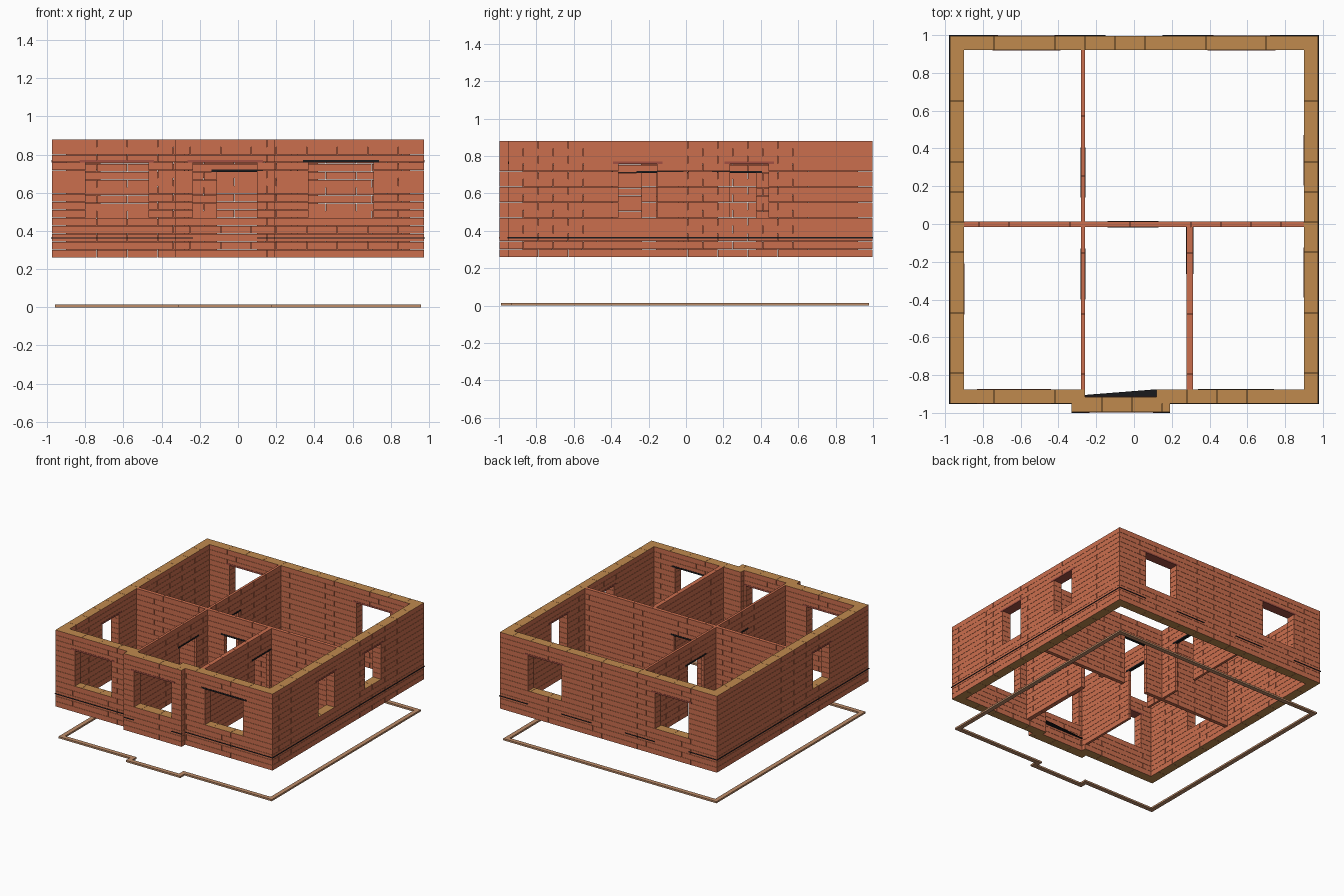
import bpy, bmesh

cube = bpy.data.objects.get("Cube")
if cube:
    bpy.data.objects.remove(cube, do_unlink=True)


def material(name, rgb):
    m = bpy.data.materials.new(name)
    m.use_nodes = True
    m.diffuse_color = (*rgb, 1)
    m.node_tree.nodes["Principled BSDF"].inputs["Base Color"].default_value = (*rgb, 1)
    return m


BRICK = material("red_brick", (0.6, 0.156, 0.076))
OCHRE = material("ochre_cut_face", (0.527, 0.254, 0.076))
TAN = material("tan_footing", (0.515, 0.263, 0.141))
BLACK = material("black_membrane", (0.01, 0.01, 0.012))
LINTEL = material("dark_red_lintel", (0.36, 0.08, 0.055))

GAP = 0.0008      # half of a joint
BLOCK = 0.16      # block length
BASE, SILL, HEAD, TOP = 0.26, 0.47, 0.76, 0.88
FLOOR, DOOR = 0.30, 0.71


def add_box(bm, x0, x1, y0, y1, z0, z1):
    v = [bm.verts.new((x, y, z)) for x in (x0, x1) for y in (y0, y1) for z in (z0, z1)]
    for f in ((0, 1, 3, 2), (4, 6, 7, 5), (0, 4, 5, 1), (2, 3, 7, 6), (0, 2, 6, 4), (1, 5, 7, 3)):
        bm.faces.new([v[i] for i in f])


def finish(name, bm, mats, rule=None):
    bmesh.ops.recalc_face_normals(bm, faces=bm.faces)
    for f in bm.faces:
        f.normal_update()
        if rule and rule(f):
            f.material_index = 1
    me = bpy.data.meshes.new(name)
    bm.to_mesh(me)
    bm.free()
    for m in mats:
        me.materials.append(m)
    ob = bpy.data.objects.new(name, me)
    bpy.context.collection.objects.link(ob)
    return ob


def boxes(name, mat, items):
    bm = bmesh.new()
    for b in items:
        add_box(bm, *b)
    return finish(name, bm, [mat])


def steps(a, b, n):
    return [a + (b - a) * i / n for i in range(n)]


OUTER_LEVELS = steps(BASE, SILL, 5) + steps(SILL, HEAD, 7) + steps(HEAD, TOP, 3) + [TOP]
INNER_LEVELS = steps(FLOOR, DOOR, 10) + steps(DOOR, TOP, 4) + [TOP]


def wall(name, along, run, across, openings=(), outer=True, head_mat=LINTEL):
    """Running-bond wall; openings are (start, end) intervals along the run."""
    levels = OUTER_LEVELS if outer else INNER_LEVELS
    low, high = (SILL, HEAD) if outer else (FLOOR, DOOR)
    bm = bmesh.new()

    def put(mesh, a, b, c, d, z0, z1):
        add_box(mesh, *((a, b, c, d) if along == "x" else (c, d, a, b)), z0, z1)

    for row, (z0, z1) in enumerate(zip(levels, levels[1:])):
        # solid stretches of this course
        cut = low - 0.001 < z0 and z1 < high + 0.001
        edges = [run[0]]
        for o in (openings if cut else ()):
            edges += o
        edges.append(run[1])
        for a, b in zip(edges[::2], edges[1::2]):
            # block joints, shifted by half a block on every other course
            joints, t = [a], run[0] + BLOCK * (0.5 if row % 2 else 1)
            while t < b - 0.03:
                if t > a + 0.03:
                    joints.append(t)
                t += BLOCK
            joints.append(b)
            for s, e in zip(joints, joints[1:]):
                put(bm, s + (GAP if s > a else 0), e - (GAP if e < b else 0), *across,
                    z0 + (GAP if row else 0), z1 - (GAP if z1 < TOP else 0))
    finish(name, bm, [BRICK, OCHRE], lambda f: outer and abs(f.normal.z) > 0.5)

    # lintels over the openings
    for i, (a, b) in enumerate(openings):
        bm = bmesh.new()
        put(bm, a - 0.03, b + 0.03, across[0] - 0.002, across[1] + 0.002, high - 0.002, high + 0.011)
        black = not outer or (name == "front_wall_left")
        finish(f"{name}_lintel_{i + 1}", bm, [BLACK if black else head_mat])


# Outer walls
XO, XI = 0.975, 0.90
BACK, BACK_IN = 0.996, 0.92
FRONT, FRONT_IN = -0.95, -0.875
BAY, BAY_IN = -0.996, -0.915
wall("side_wall_left", "y", (FRONT, BACK), (XI, XO), [(-0.36, -0.155), (0.235, 0.44)])
wall("side_wall_right", "y", (FRONT, BACK), (-XO, -XI), [(-0.45, -0.24)])
wall("back_wall", "x", (-XI, XI), (BACK_IN, BACK), [(-0.72, -0.42), (0.42, 0.72)])
wall("front_wall_right", "x", (-XI, -0.26), (FRONT, FRONT_IN), [(-0.80, -0.47)])
wall("front_wall_left", "x", (0.12, XI), (FRONT, FRONT_IN), [(0.37, 0.71)])
wall("bay_wall", "x", (-0.33, 0.19), (BAY, BAY_IN), [(-0.235, 0.10)])

# Inner partitions with doorways
wall("cross_partition", "x", (-XI, XI), (-0.017, 0.013), [(-0.11, 0.10)], outer=False)
wall("back_partition", "y", (0.013, BACK_IN), (-0.28, -0.26), [(0.17, 0.375)], outer=False)
wall("front_partition_right", "y", (FRONT_IN, -0.017), (-0.28, -0.26), [(-0.37, -0.16)], outer=False)
wall("front_partition_left", "y", (FRONT_IN, -0.017), (0.278, 0.313), [(-0.235, -0.04)], outer=False)

# Damp-proof membrane showing at the outside faces
Z0, Z1, OUT = 0.36, 0.366, 0.004
strips = []
for s in (-1, 1):
    xa, xb = sorted((s * (XO + OUT), s * (XO - 0.02)))
    strips.append((xa, xb, FRONT - OUT, BACK + OUT, Z0, Z1))
    for a, b in ((0.15, 0.42), (0.72, XO)):
        xa, xb = sorted((s * a, s * b))
        strips.append((xa, xb, BACK - 0.02, BACK + OUT, Z0, Z1))
for a, b, y in ((-XO, -0.33, FRONT), (0.19, XO, FRONT), (-0.33, -0.235, BAY), (0.10, 0.19, BAY)):
    strips.append((a, b, y - OUT, y + 0.02, Z0, Z1))
boxes("membrane_strips", BLACK, strips)

# Loose membrane corner inside the bay
bm = bmesh.new()
f = bm.faces.new([bm.verts.new((x, y, Z0)) for x, y in
                  ((-0.26, BAY_IN), (0.12, BAY_IN), (0.12, FRONT_IN), (-0.26, -0.905))])
up = bmesh.ops.extrude_face_region(bm, geom=[f])["geom"]
bmesh.ops.translate(bm, vec=(0, 0, Z1 - Z0), verts=[v for v in up if isinstance(v, bmesh.types.BMVert)])
finish("membrane_flap", bm, [BLACK])

# Footing strip on the ground, following the outline
W, H = 0.035, 0.014
X, YB, YF, YP, PL, PR = 0.958, 0.978, -0.935, -0.99, -0.315, 0.175
boxes("footing_strip", TAN, [
    (-X, -X + W, YF, YB, 0, H), (X - W, X, YF, YB, 0, H),
    (-X + W, X - W, YB - W, YB, 0, H),
    (-X + W, PL + W, YF, YF + W, 0, H), (PR - W, X - W, YF, YF + W, 0, H),
    (PL, PL + W, YP, YF, 0, H), (PR - W, PR, YP, YF, 0, H),
    (PL + W, PR - W, YP, YP + W, 0, H)])
